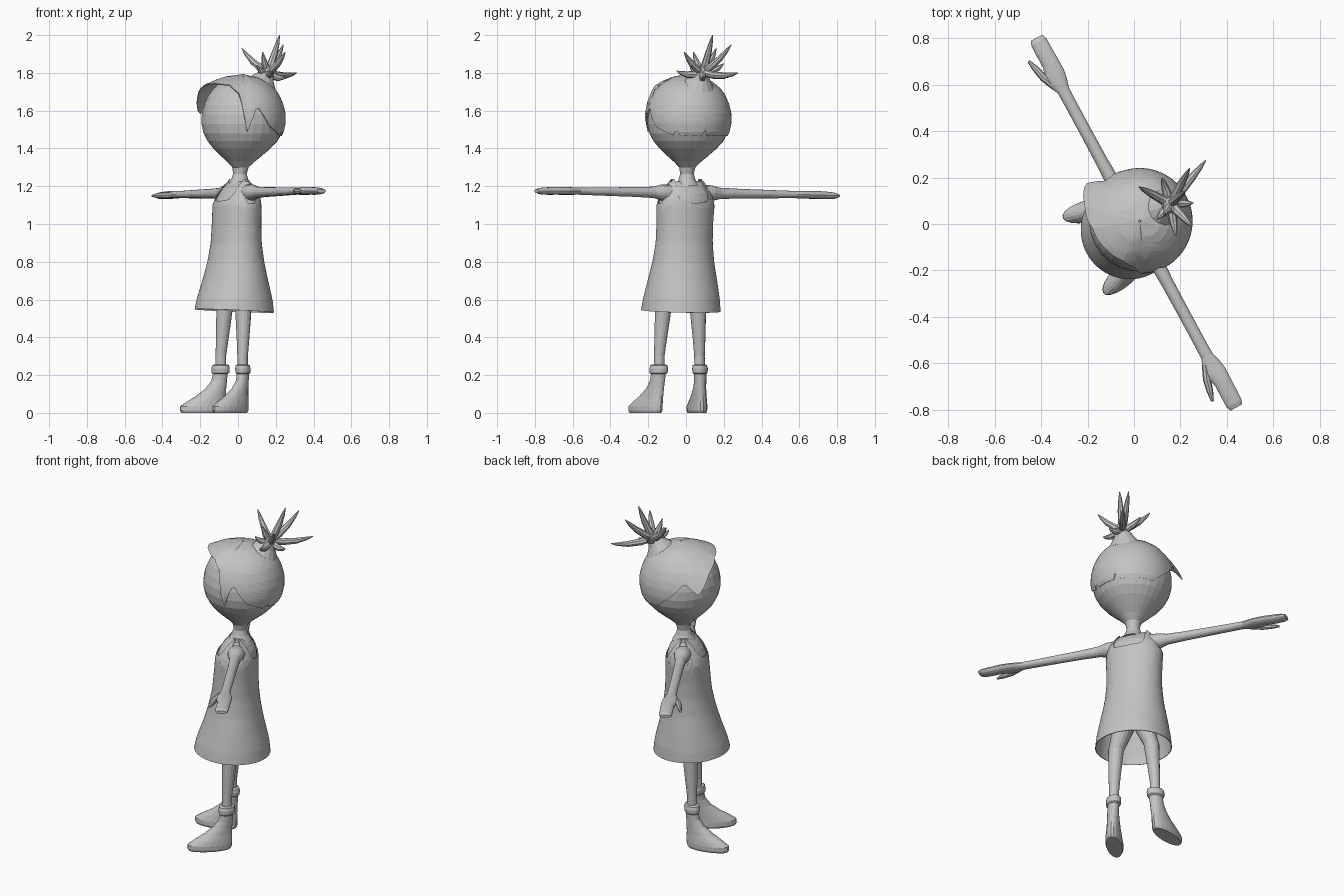
import bpy, bmesh, math
from mathutils import Vector, Matrix

TURN = Matrix.Rotation(math.radians(-61.6), 4, 'Z')   # figure is built facing -y, then turned
BACK = TURN.inverted()

grey = bpy.data.materials.new("plain_grey")
grey.diffuse_color = (0.55, 0.55, 0.55, 1)


def interp(table, x):
    """Linear lookup in rows of (x, values...)."""
    for p, q in zip(table, table[1:]):
        if x <= q[0]:
            t = max(0, (x - p[0]) / (q[0] - p[0]))
            return [a + (b - a) * t for a, b in zip(p[1:], q[1:])]
    return list(table[-1][1:])


def skin(name, rings, cap=True):
    """Mesh from a stack of closed rings of points."""
    bm = bmesh.new()
    vs = [[bm.verts.new(p) for p in r] for r in rings]
    n = len(vs[0])
    for a, b in zip(vs, vs[1:]):
        for i in range(n):
            j = (i + 1) % n
            bm.faces.new((a[i], a[j], b[j], b[i]))
    if cap:
        bm.faces.new(vs[0])
        bm.faces.new(vs[-1])
    bmesh.ops.recalc_face_normals(bm, faces=bm.faces)
    me = bpy.data.meshes.new(name)
    bm.to_mesh(me)
    bm.free()
    me.materials.append(grey)
    me.transform(TURN)
    ob = bpy.data.objects.new(name, me)
    bpy.context.collection.objects.link(ob)
    return ob


def loft(name, rows, n=16, axis='z', skew=0.0):
    """Elliptical rings (t, u, v, ru, rv) along an axis."""
    rings = []
    for t, u, v, ru, rv in rows:
        ring = []
        for i in range(n):
            a = 2 * math.pi * i / n
            dv = rv * math.sin(a)
            p, q = u + ru * math.cos(a) + skew * dv, v + dv
            ring.append((p, q, t) if axis == 'z' else (t, p, q))
        rings.append(ring)
    return skin(name, rings)


def tube(name, pts, radii, n=8):
    """Tapered tube through points."""
    pts = [Vector(p) for p in pts]
    rings = []
    for k, p in enumerate(pts):
        d = pts[min(k + 1, len(pts) - 1)] - pts[max(k - 1, 0)]
        rot = d.to_track_quat('Z', 'Y')
        rings.append([p + rot @ Vector((radii[k] * math.cos(2 * math.pi * i / n),
                                        radii[k] * math.sin(2 * math.pi * i / n), 0)) for i in range(n)])
    return skin(name, rings)


def shell(name, n, rows, place, thick):
    """Open shell: place(azimuth in degrees, 0 at the front; s from 0 to 1)."""
    rings = [[place(360 * i / n - 180, k / rows) for i in range(n)] for k in range(rows + 1)]
    ob = skin(name, rings, cap=False)
    m = ob.modifiers.new("thickness", 'SOLIDIFY')
    m.thickness = thick
    return ob


# Head and neck
HEAD = [(1.20, .065), (1.235, .045), (1.265, .036), (1.30, .043), (1.33, .073), (1.36, .108),
        (1.40, .152), (1.44, .186), (1.48, .207), (1.53, .218), (1.58, .217), (1.63, .205),
        (1.68, .183), (1.72, .153), (1.75, .118), (1.775, .07), (1.787, .005)]


def head_y(z):
    return .01 + .018 * min(1, max(0, (z - 1.25) / .2))


loft("head", [(z, 0, head_y(z), r, r) for z, r in HEAD[:-1]], 28)

# Hair cap with jagged hem and a swept fringe: azimuth, hem height, outward flare
HEM = [(-180, 1.46, 0), (-124, 1.46, 0), (-100, 1.54, 0), (-78, 1.63, .01), (-63, 1.575, .055),
       (-45, 1.68, .055), (-20, 1.73, .055), (10, 1.74, .05), (40, 1.73, .035), (58, 1.68, .01),
       (68, 1.48, 0), (82, 1.62, 0), (101, 1.51, 0), (118, 1.48, 0), (130, 1.46, 0),
       (134, 1.50, 0), (138, 1.46, 0), (172, 1.46, 0), (176, 1.49, 0), (180, 1.46, 0)]


def hair_point(az, s):
    low, flare = interp(HEM, az)
    z = low + (1.787 - low) * s
    r = interp(HEAD, z)[0] + .01 * min(1, 4 * (1 - s)) + flare * (1 - s)
    a = math.radians(az)
    return (r * math.sin(a), .028 - r * math.cos(a), z + .006)


shell("hair_cap", 90, 16, hair_point, .006)

# Topknot stem and curved spikes
tube("topknot_stem", [(0, .14, 1.735), (0, .16, 1.775), (0, .175, 1.80), (0, .18, 1.835)],
     [.085, .052, .037, .03], 14)
base = BACK @ Vector((.157, .087, 1.805))
TIPS = [(.02, .16, 1.93), (.22, .14, 2.0), (.31, .275, 1.80), (.18, -.05, 1.81), (.24, .24, 1.95),
        (.25, -.01, 1.91), (.12, .20, 1.85), (.10, .02, 1.84), (.255, .09, 1.78), (.13, .04, 1.91)]
for i, t in enumerate(TIPS):
    tip = BACK @ Vector(t)
    pts = []
    for f in (0, .3, .6, .85, 1):
        p = base.lerp(tip, f)
        p.z -= .07 * f * (1 - f)
        pts.append(p)
    tube("hair_spike_%d" % (i + 1), pts, [.02, .02, .017, .01, .002], 8)

# Dress: height, half width, half depth, centre y, centre x
DRESS = [(.53, .212, .212, -.032, .015), (.60, .205, .200, -.028, .013), (.70, .188, .170, -.022, .01),
         (.80, .168, .145, -.017, .007), (.90, .157, .128, -.013, .004), (1.0, .157, .122, -.01, .002),
         (1.1, .163, .118, -.006, 0), (1.15, .150, .105, 0, 0), (1.2, .120, .07, .003, 0),
         (1.24, .100, .012, .005, 0)]
# Neckline, straps and armholes: angle from the front, top height
TOP = [(0, 1.12), (30, 1.13), (42, 1.17), (48, 1.238), (64, 1.238), (68, 1.17), (78, 1.11),
       (102, 1.11), (112, 1.17), (116, 1.238), (132, 1.238), (138, 1.17), (150, 1.12), (180, 1.11)]


def dress_point(az, s):
    a = math.radians(az)
    low = .54 + .01 * math.cos(a)
    z = low + (interp(TOP, abs(az))[0] - low) * s
    w, d, cy, cx = interp(DRESS, z)
    return (cx + w * math.sin(a), cy - d * math.cos(a), z)


shell("dress", 72, 20, dress_point, .004)

# Upper body under the dress
body = []
for z in (.95, 1.05, 1.1, 1.13, 1.16, 1.19, 1.21, 1.225):
    w, d, cy, cx = interp(DRESS, z)
    body.append((z, cx, cy, w - .008, d - .007))
loft("upper_body", body, 32)

# Arms, hands, legs and boots on both sides
for s, side in ((1, "left"), (-1, "right")):
    arm = [(.10, .004, 1.160, .050, .048), (.15, .005, 1.165, .044, .042), (.20, .006, 1.165, .031, .030),
           (.30, .006, 1.165, .027, .026), (.45, .006, 1.165, .026, .023), (.60, .006, 1.165, .026, .020),
           (.65, .006, 1.165, .027, .019), (.69, .003, 1.165, .041, .020), (.73, .006, 1.165, .045, .021),
           (.78, .013, 1.165, .037, .021), (.84, .012, 1.163, .037, .020), (.885, .012, 1.162, .036, .017),
           (.905, .012, 1.162, .028, .010)]
    loft(side + "_arm_and_hand",
         [(s * x, y, z + s * .014 * x, ry, rz) for x, y, z, ry, rz in arm], 16, 'x')
    dz = s * .011
    tube(side + "_thumb", [(s * .68, -.018, 1.165 + dz), (s * .74, -.043, 1.163 + dz),
                           (s * .79, -.055, 1.161 + dz), (s * .833, -.066, 1.160 + dz)],
         [.016, .017, .014, .006])
    c = .015
    leg = [(.68, .05, -.025, .055, .07), (.62, .075, -.028, .053, .058), (.54, .105, -.033, .043, .043),
           (.40, .115, -.04, .034, .034), (.30, .121, -.046, .028, .028), (.22, .122, -.046, .028, .028)]
    loft(side + "_leg", [(z, c + s * x, y, a, b) for z, x, y, a, b in leg], 16)
    boot = [(.0, .155, -.138, .044, .112), (.012, .155, -.138, .049, .12), (.035, .155, -.136, .049, .12),
            (.06, .150, -.118, .045, .102), (.09, .142, -.094, .040, .077), (.13, .134, -.068, .036, .052),
            (.17, .129, -.052, .034, .039), (.205, .126, -.047, .035, .036), (.212, .125, -.046, .043, .043),
            (.235, .124, -.046, .045, .045), (.252, .123, -.046, .041, .041), (.256, .123, -.046, .032, .032)]
    loft(side + "_boot", [(z, c + s * x, y, a, b) for z, x, y, a, b in boot], 20, 'z', -.22 * s)
